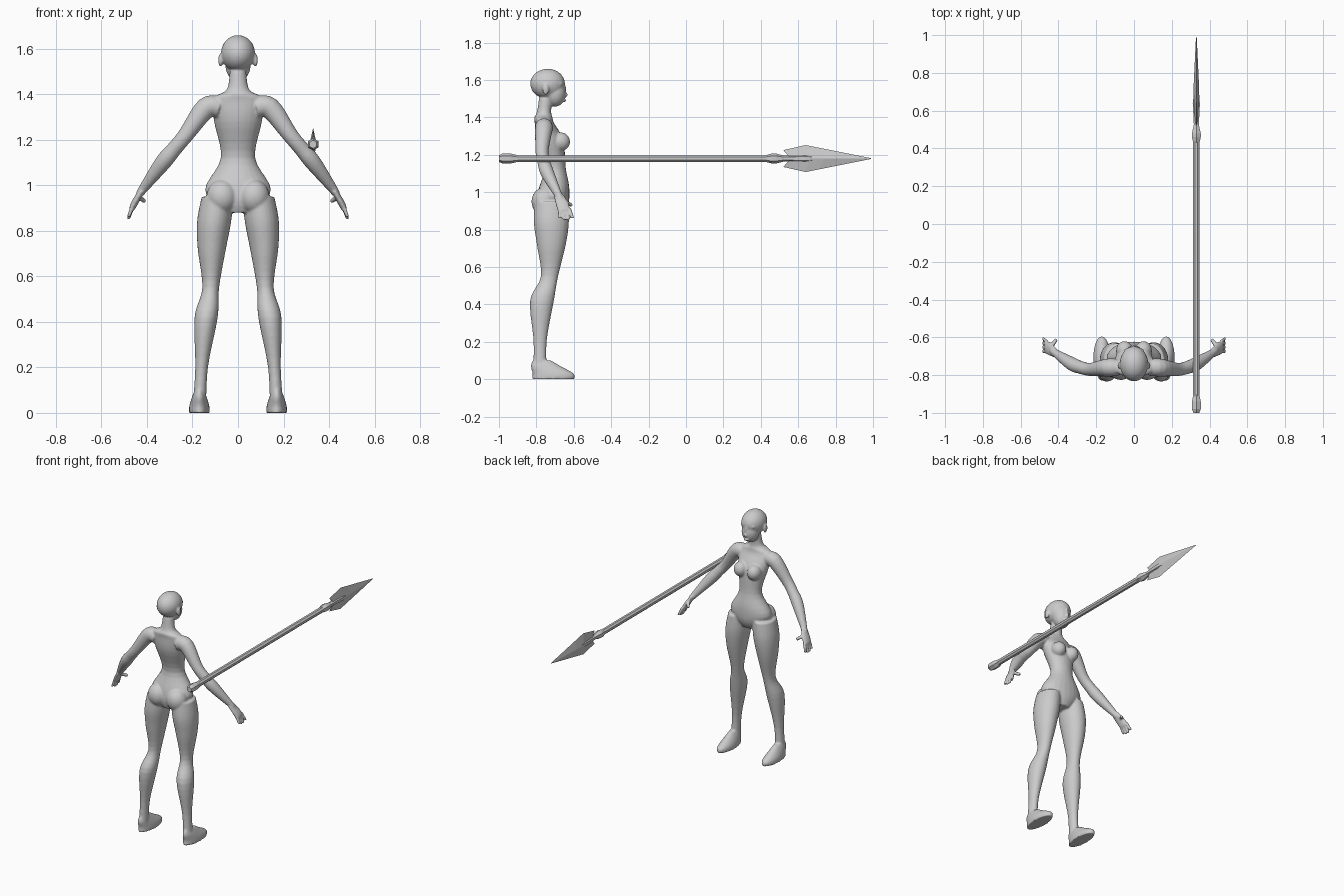
import bpy, bmesh, math
from mathutils import Vector, Matrix

default_cube = bpy.data.objects.get("Cube")
if default_cube:
    bpy.data.objects.remove(default_cube)

GREY = (.6, .6, .6, 1)
grey = bpy.data.materials.new("plain grey")
grey.use_nodes = True
grey.diffuse_color = GREY
grey.node_tree.nodes["Principled BSDF"].inputs["Base Color"].default_value = GREY

BODY = Vector((0, -.74, 0))
SPEAR = Vector((.33, 0, 1.18))


def finish(bm, name):
    """Turn a bmesh into a named grey object."""
    bmesh.ops.recalc_face_normals(bm, faces=bm.faces)
    mesh = bpy.data.meshes.new(name)
    bm.to_mesh(mesh)
    bm.free()
    mesh.materials.append(grey)
    part = bpy.data.objects.new(name, mesh)
    bpy.context.collection.objects.link(part)
    return part


def skin(bm, rings):
    """Join matching rings with quads and cap both ends."""
    rows = [[bm.verts.new(point) for point in ring] for ring in rings]
    count = len(rows[0])
    for lower, upper in zip(rows, rows[1:]):
        for i in range(count):
            j = (i + 1) % count
            bm.faces.new((lower[i], lower[j], upper[j], upper[i]))
    bm.faces.new(rows[0])
    bm.faces.new(rows[-1])


def smooth_path(sections, steps=5):
    """Ease through the sections with a Hermite curve."""
    points = [Vector(section) for section in sections]
    last = len(points) - 1
    slopes = [(points[min(i + 1, last)] - points[max(i - 1, 0)]) / 2 for i in range(last + 1)]
    path = []
    for i in range(last):
        for step in range(steps):
            t = step / steps
            ease = t * t * (3 - 2 * t)
            path.append(points[i].lerp(points[i + 1], ease)
                        + slopes[i] * t * (1 - t) ** 2 - slopes[i + 1] * t * t * (1 - t))
    return path + [points[last]]


def loft(bm, sections, side=1, depth=1, follow=False, sides=24):
    """Sections give x, y, z, width and optionally their own depth ratio."""
    path = smooth_path([(*s, depth) if len(s) == 4 else s for s in sections])
    centres = [BODY + Vector(p[:3]) for p in path]
    rings = []
    for i, (centre, p) in enumerate(zip(centres, path)):
        axis = Vector((0, 0, 1))
        if follow:
            axis = centres[min(i + 1, len(path) - 1)] - centres[max(i - 1, 0)]
        across = Vector((0, 1, 0)).cross(axis).normalized()
        along = axis.normalized().cross(across)
        ring = []
        for k in range(sides):
            angle = math.tau * k / sides
            point = centre + p[3] * (across * math.cos(angle) + along * p[4] * math.sin(angle))
            ring.append((point.x * side, point.y, point.z))
        rings.append(ring)
    skin(bm, rings)


def blob(bm, centre, radii, side=1):
    """Add an ellipsoid, mirrored when side is negative."""
    x, y, z = centre
    place = Matrix.Translation(BODY + Vector((x * side, y, z)))
    bmesh.ops.create_uvsphere(bm, u_segments=24, v_segments=16, radius=1,
                              matrix=place @ Matrix.Diagonal((*radii, 1)))


def add_trunk(bm):
    crotch = (0, .02, .88, .07, .9)
    hips = (0, .03, .98, .145, .6)
    waist = (0, .04, 1.12, .076, .77)
    chest = (0, .01, 1.28, .105, .7)
    shoulders = (0, -.02, 1.38, .11, .45)
    neck_base = (0, -.02, 1.42, .05, .8)
    neck_top = (0, -.01, 1.5, .036, 1)
    loft(bm, [crotch, hips, waist, chest, shoulders, neck_base, neck_top])


def add_head(bm):
    cranium, face = (0, 0, 1.58), (0, .04, 1.53)
    nose, bridge, lips = (0, .09, 1.52), (0, .09, 1.55), (0, .09, 1.49)
    blob(bm, cranium, (.075, .093, .08))
    blob(bm, face, (.056, .056, .073))
    blob(bm, nose, (.01, .02, .014))
    blob(bm, bridge, (.007, .01, .03))
    blob(bm, lips, (.018, .01, .008))


def add_soft_forms(bm, side):
    ear, brow, breast, buttock = (.077, -.01, 1.55), (.03, .07, 1.58), (.05, .07, 1.27), (.07, -.02, .95)
    blob(bm, ear, (.01, .018, .03), side)
    blob(bm, brow, (.024, .014, .007), side)
    blob(bm, breast, (.045, .05, .05), side)
    blob(bm, buttock, (.068, .066, .075), side)


def add_leg(bm, side):
    hip = (.09, .02, .95, .07)
    upper_thigh = (.105, .02, .84, .075)
    thigh = (.115, .02, .72, .062)
    knee = (.12, .01, .55, .037)
    calf = (.14, -.03, .42, .051)
    shin = (.16, -.04, .2, .028)
    ankle = (.17, -.04, .02, .03)
    loft(bm, [hip, upper_thigh, thigh, knee, calf, shin, ankle], side, depth=1.25)
    sole = (.17, .03, 0, .045)
    toes = (.17, .03, .03, .044)
    instep = (.17, -.01, .07, .032)
    heel = (.17, -.03, .1, .02)
    loft(bm, [sole, toes, instep, heel], side, depth=2.5)


def add_arm(bm, side):
    collar = (.08, -.02, 1.34, .045)
    shoulder = (.14, -.02, 1.34, .047)
    upper_arm = (.23, -.03, 1.22, .035)
    elbow = (.28, -.02, 1.16, .034)
    forearm = (.33, 0, 1.1, .036)
    wrist = (.42, .06, .98, .02)
    hand_root = (.43, .07, .96, .018)
    loft(bm, [collar, shoulder, upper_arm, elbow, forearm, wrist, hand_root], side, follow=True)


def add_hand(bm, side):
    wrist, palm, knuckles = (.42, .06, .98, .012), (.45, .08, .93, .015), (.465, .09, .9, .014)
    loft(bm, [wrist, palm, knuckles], side, depth=2.3, follow=True)
    for finger in range(4):
        spread = .018 * (finger - 1.5)
        drop = .01 if finger in (1, 2) else 0
        root = (.462, .09 + spread, .91, .01)
        tip = (.482, .1 + spread * 1.3, .86 - drop, .008)
        loft(bm, [root, tip], side, follow=True, sides=12)
    thumb_root, thumb_tip = (.44, .09, .95, .013), (.41, .13, .93, .01)
    loft(bm, [thumb_root, thumb_tip], side, follow=True, sides=12)


# Body: overlapping forms blended into one smooth skin
figure = bmesh.new()
add_trunk(figure)
add_head(figure)
for side in (1, -1):
    add_soft_forms(figure, side)
    add_leg(figure, side)
    add_arm(figure, side)
    add_hand(figure, side)
body = finish(figure, "body")
blend = body.modifiers.new("blend", 'REMESH')
blend.mode = 'VOXEL'
blend.voxel_size = .0055
blend.use_smooth_shade = True
soften = body.modifiers.new("soften", 'SMOOTH')
soften.iterations = 6


def turned(name, profile, sides):
    """Spear part turned around the shaft line from y and radius pairs."""
    bm = bmesh.new()
    angles = [math.tau * (k + .5) / sides for k in range(sides)]
    skin(bm, [[SPEAR + Vector((r * math.cos(a), y, r * math.sin(a))) for a in angles]
              for y, r in profile])
    finish(bm, name)


# Spear: shaft, butt, collar and socket
turned("spear_shaft", [(-.95, .019), (.46, .019)], sides=8)
turned("spear_butt", [(-1, .018), (-.98, .027), (-.94, .027), (-.9, .018)], sides=6)
turned("spear_collar", [(.43, .019), (.46, .027), (.48, .027), (.53, .014)], sides=6)
turned("spear_socket", [(.5, .014), (.64, .022), (.68, .016)], sides=6)

# Spear blade: diamond sections with swept-back barbs
barb = (.56, .01, .52, .045)
belly = (.66, .016, .64, .072)
taper = (.74, .014, .71, .058)
point = (.99, .002, .99, .002)
blade = bmesh.new()
skin(blade, [[SPEAR + Vector(corner) for corner in
              ((thick, ridge, 0), (0, edge, reach), (-thick, ridge, 0), (0, edge, -reach))]
             for ridge, thick, edge, reach in (barb, belly, taper, point)])
finish(blade, "spear_blade")
